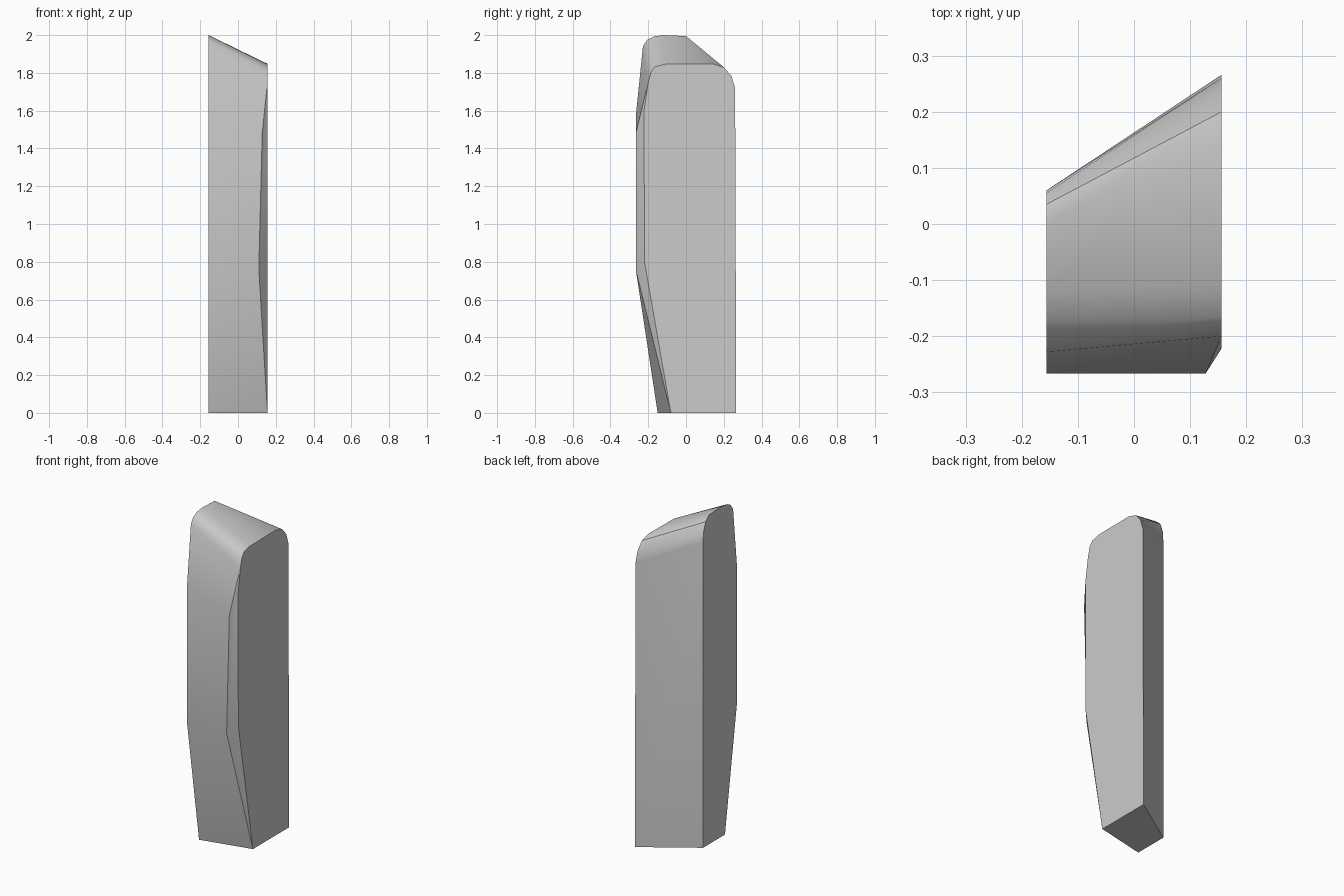
import bpy
import bmesh
import math

cube = bpy.data.objects.get("Cube")
if cube:
    bpy.data.objects.remove(cube)

HALF = 0.156

# Side outlines as (y, z), from front bottom, over the top, to back bottom
LEFT = [(-.15, 0), (-.266, .76), (-.266, 1.57), (-.228, 1.94), (-.205, 1.975),
        (-.17, 1.993), (-.12, 2), (0, 1.995), (.035, 1.965), (.055, 1.91),
        (.06, 1.85), (.06, 0)]
RIGHT = [(-.08, 0), (-.22, .8), (-.222, 1.6), (-.2, 1.75), (-.185, 1.805),
         (-.165, 1.832), (-.11, 1.846), (.14, 1.848), (.2, 1.83), (.24, 1.785),
         (.26, 1.72), (.266, 0)]

bm = bmesh.new()
left = [bm.verts.new((-HALF, y, z)) for y, z in LEFT]
right = [bm.verts.new((HALF, y, z)) for y, z in RIGHT]
ridge_low = bm.verts.new((.11, -.266, .76))
ridge_high = bm.verts.new((.128, -.266, 1.48))

# Flat ends
bm.faces.new(left)
bm.faces.new(right)

# Front with its chamfered right edge
for corners in (
    (left[0], right[0], ridge_low),
    (left[0], ridge_low, left[1]),
    (left[1], ridge_low, ridge_high, left[2]),
    (left[2], ridge_high, right[3], left[3]),
    (right[0], right[1], ridge_low),
    (ridge_low, right[1], right[2], ridge_high),
    (ridge_high, right[2], right[3]),
):
    bm.faces.new(corners)

# Rounded top, slanted back and base
for i in range(3, len(left)):
    j = (i + 1) % len(left)
    bm.faces.new((left[i], right[i], right[j], left[j]))

bmesh.ops.recalc_face_normals(bm, faces=bm.faces)
mesh = bpy.data.meshes.new("wedge_block")
bm.to_mesh(mesh)
bm.free()

block = bpy.data.objects.new("wedge_block", mesh)
bpy.context.collection.objects.link(block)

# Single grey finish
grey = bpy.data.materials.new("light_grey")
grey.use_nodes = True
color = (.6, .6, .6, 1)
grey.diffuse_color = color
grey.node_tree.nodes["Principled BSDF"].inputs["Base Color"].default_value = color
mesh.materials.append(grey)

bpy.ops.object.select_all(action="DESELECT")
block.select_set(True)
bpy.context.view_layer.objects.active = block
bpy.ops.object.shade_smooth_by_angle(angle=math.radians(30))
